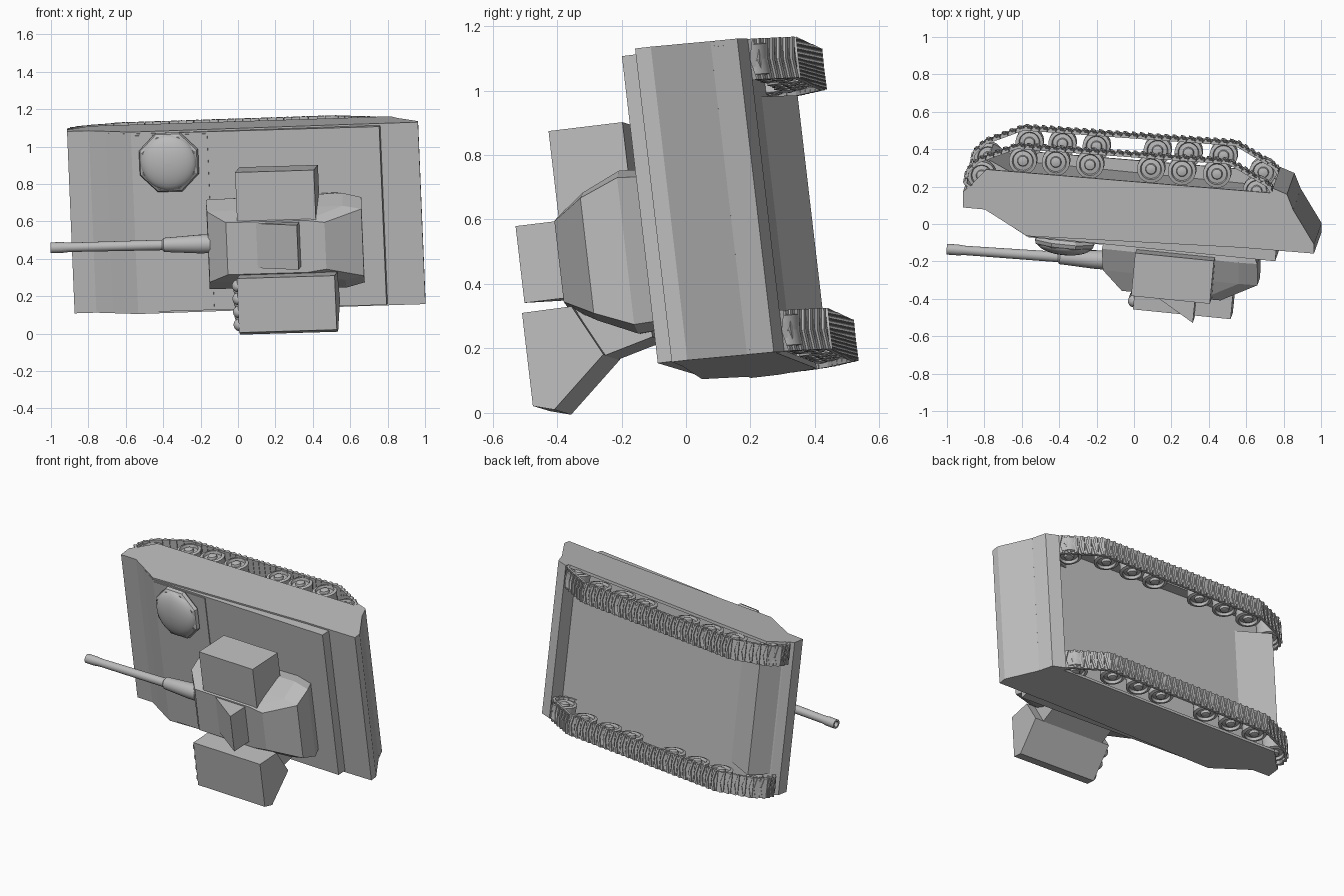
import bpy, bmesh, math
from mathutils import Matrix, Vector

cube = bpy.data.objects.get("Cube")
if cube:
    bpy.data.objects.remove(cube, do_unlink=True)

grey = bpy.data.materials.new("plain_grey")
grey.use_nodes = True
grey.diffuse_color = (0.5, 0.5, 0.5, 1)
grey.node_tree.nodes["Principled BSDF"].inputs["Base Color"].default_value = (0.5, 0.5, 0.5, 1)

# Vehicle frame: local x = rearward, y = sideways, z = vehicle up
rear = Vector((1, -0.1, 0.03)).normalized()
side = Vector((-0.04, -0.117, 1))
side = (side - rear * side.dot(rear)).normalized()
up = rear.cross(side)
FRAME = Matrix.Translation((0, 0, 0.615)) @ Matrix((rear, side, up)).transposed().to_4x4()


def finish(name, bm, smooth=False):
    bmesh.ops.recalc_face_normals(bm, faces=bm.faces)
    me = bpy.data.meshes.new(name)
    bm.to_mesh(me)
    bm.free()
    me.materials.append(grey)
    ob = bpy.data.objects.new(name, me)
    bpy.context.collection.objects.link(ob)
    ob.matrix_world = FRAME
    if smooth:
        bpy.ops.object.select_all(action='DESELECT')
        ob.select_set(True)
        bpy.context.view_layer.objects.active = ob
        bpy.ops.object.shade_smooth_by_angle(angle=math.radians(35))


def skin(bm, loops):
    """Bridge a stack of equal-length vertex loops and cap both ends."""
    n = len(loops[0])
    for low, high in zip(loops, loops[1:]):
        for i in range(n):
            j = (i + 1) % n
            bm.faces.new((low[i], low[j], high[j], high[i]))
    bm.faces.new(loops[0])
    bm.faces.new(loops[-1])


def loft(name, rings):
    bm = bmesh.new()
    skin(bm, [[bm.verts.new(p) for p in ring] for ring in rings])
    finish(name, bm)


def prism_y(name, profile, y0, y1):
    loft(name, [[(x, y, z) for x, z in profile] for y in (y0, y1)])


def prism_x(name, profile, x0, x1):
    loft(name, [[(x, y, z) for y, z in profile] for x in (x0, x1)])


def box(name, x, y, z):
    prism_y(name, [(x[0], z[0]), (x[1], z[0]), (x[1], z[1]), (x[0], z[1])], *y)


def lathe(name, profile, origin, axis, segs):
    """Revolve (radius, height) points about an axis."""
    bm = bmesh.new()
    turn = Vector((0, 0, 1)).rotation_difference(Vector(axis)).to_matrix()
    angles = [math.tau * (i + 0.5) / segs for i in range(segs)]
    skin(bm, [[bm.verts.new(turn @ Vector((r * math.cos(t), r * math.sin(t), h)) + Vector(origin))
               for t in angles] for r, h in profile])
    finish(name, bm, smooth=segs > 8)


# Hull with sloped nose and tail, recessed belly and raised deck
prism_y("hull", [(-0.8, -0.22), (-0.87, -0.18), (-0.912, -0.142), (-0.904, -0.056),
                 (-0.787, -0.057), (-0.55, 0.063), (0.6, 0.01), (0.988, 0.003),
                 (0.984, -0.046), (0.855, -0.22)], -0.49, 0.49)
prism_y("tail_plate", [(0.86, -0.21), (0.814, -0.3), (0.735, -0.325), (0.735, -0.21)], -0.49, 0.49)
prism_y("nose_underplate", [(-0.58, -0.215), (-0.8, -0.312), (-0.88, -0.15)], -0.36, 0.36)
prism_y("upper_deck", [(-0.77, -0.05), (-0.55, 0.066), (0.785, 0.066), (0.785, -0.05)], -0.48, 0.48)
box("front_deck_plate", (-0.54, -0.14), (-0.47, 0.47), (0.06, 0.071))
for label, s in (("left", 1), ("right", -1)):
    prism_y(f"{label}_skirt", [(-0.8, -0.272), (-0.87, -0.185), (-0.8, -0.15), (0.8, -0.15),
                               (0.85, -0.23), (0.814, -0.3)], s * 0.472, s * 0.49)

# Dome hatch on an eight-sided collar
hatch = (-0.349, 0.325, 0.06)
lathe("hatch_collar", [(0.14, 0), (0.172, 0.03), (0.165, 0.05), (0.15, 0.06)], hatch, (0, 0, 1), 8)
dome = [(0.15 * math.cos(t * math.pi / 16) + 0.001, 0.045 + 0.058 * math.sin(t * math.pi / 16))
        for t in range(9)]
lathe("hatch_dome", dome, hatch, (0, 0, 1), 32)


# Turret: rings given as front x, rear x, front and rear half widths, height
def turret_ring(x0, x1, w0, w1, z):
    mid = -0.118
    return [(x0, mid - w0, z), (x1 - 0.1, mid - w1, z), (x1, mid - w1 * 0.9, z),
            (x1, mid + w1 * 0.9, z), (x1 - 0.1, mid + w1, z), (x0, mid + w0, z)]


loft("turret", [turret_ring(-0.14, 0.64, 0.23, 0.25, 0.06),
                turret_ring(-0.155, 0.68, 0.24, 0.255, 0.135),
                turret_ring(-0.14, 0.69, 0.19, 0.2, 0.255),
                turret_ring(-0.03, 0.5, 0.14, 0.14, 0.362)])
box("sight_box", (0.03, 0.453), (0.02, 0.29), (0.12, 0.352))
prism_y("roof_wedge", [(0.12, 0.355), (0.364, 0.497), (0.364, 0.35)], -0.227, 0.013)

# Gun with thick sleeve and hollow muzzle
breech, muzzle = Vector((-0.13, -0.105, 0.222)), Vector((-0.987, -0.098, 0.247))
reach = (muzzle - breech).length
lathe("gun", [(0.05, 0), (0.05, 0.06), (0.041, 0.2), (0.038, 0.25), (0.028, 0.26), (0.025, reach - 0.1),
              (0.029, reach - 0.06), (0.029, reach), (0.018, reach), (0.018, reach - 0.08)],
      breech, muzzle - breech, 20)

# Side launcher with rounded tube ends and a bracket
prism_x("launcher", [(-0.265, 0.49), (-0.263, 0.335), (-0.423, 0.253),
                     (-0.575, 0.425), (-0.556, 0.49)], 0.03, 0.555)
prism_x("launcher_bracket", [(-0.25, 0.34), (-0.425, 0.255), (-0.385, 0.1), (-0.25, 0.1)], 0.08, 0.5)
ball = [(0.033 * math.cos(t * math.pi / 10) + 0.001, 0.033 * math.sin(t * math.pi / 10)) for t in range(6)]
for row, (z, ys) in enumerate([(0.45, (-0.31, -0.38, -0.45, -0.52)), (0.38, (-0.34, -0.41, -0.48)),
                               (0.32, (-0.38, -0.43))]):
    for i, y in enumerate(ys):
        lathe(f"launch_tube_{row}_{i}", ball, (0.031, y, z), (-1, 0, 0), 14)

# Running gear on both sides
path = [Vector(p) for p in [(-0.91, -0.18), (-0.905, -0.25), (-0.85, -0.315), (-0.65, -0.412),
                            (0.49, -0.443), (0.71, -0.34), (0.74, -0.3), (0.71, -0.24),
                            (0.6, -0.2), (-0.84, -0.14)]]
wheels = [(-0.61, -0.335), (-0.434, -0.346), (-0.251, -0.35), (0.076, -0.36),
          (0.242, -0.365), (0.43, -0.369), (-0.822, -0.235), (0.65, -0.3)]
PITCH, THICK = 0.044, 0.014
rim = [(0.07, -0.03), (0.075, 0.03), (0.057, 0.035), (0.052, 0.018), (0.03, 0.022),
       (0.026, 0.036), (0.01, 0.04)]

for label, s in (("left", 1), ("right", -1)):
    for i, (x, z) in enumerate(wheels):
        lathe(f"{label}_wheel_{i}", rim, (x, s * 0.44, z), (0, s, 0), 20)
        lathe(f"{label}_inner_wheel_{i}", rim, (x, s * 0.407, z), (0, -s, 0), 20)
    # Track links: a flat pad with a shallow raised chevron
    bm = bmesh.new()
    for p, q in zip(path, path[1:] + path[:1]):
        run = q - p
        count = max(1, round(run.length / PITCH))
        d = run / count
        out = Vector((d.y, -d.x)).normalized()
        for k in range(count):
            start = p + d * k

            def slab(f0, f1, h0, h1, y0, y1, skew):
                ends = []
                for y, shift in ((y0, 0), (y1, skew)):
                    flat = [start + d * (f + shift) + out * h
                            for f, h in ((f0, h0), (f1, h0), (f1, h1), (f0, h1))]
                    ends.append([bm.verts.new((v.x, s * y, v.y)) for v in flat])
                skin(bm, ends)

            slab(0.0, 0.94, -THICK, 0, 0.36, 0.488, 0)
            for y0, y1 in ((0.36, 0.424), (0.488, 0.424)):
                slab(0.15, 0.5, -0.002, 0.008, y0, y1, 0.35)
    finish(f"{label}_track", bm)
